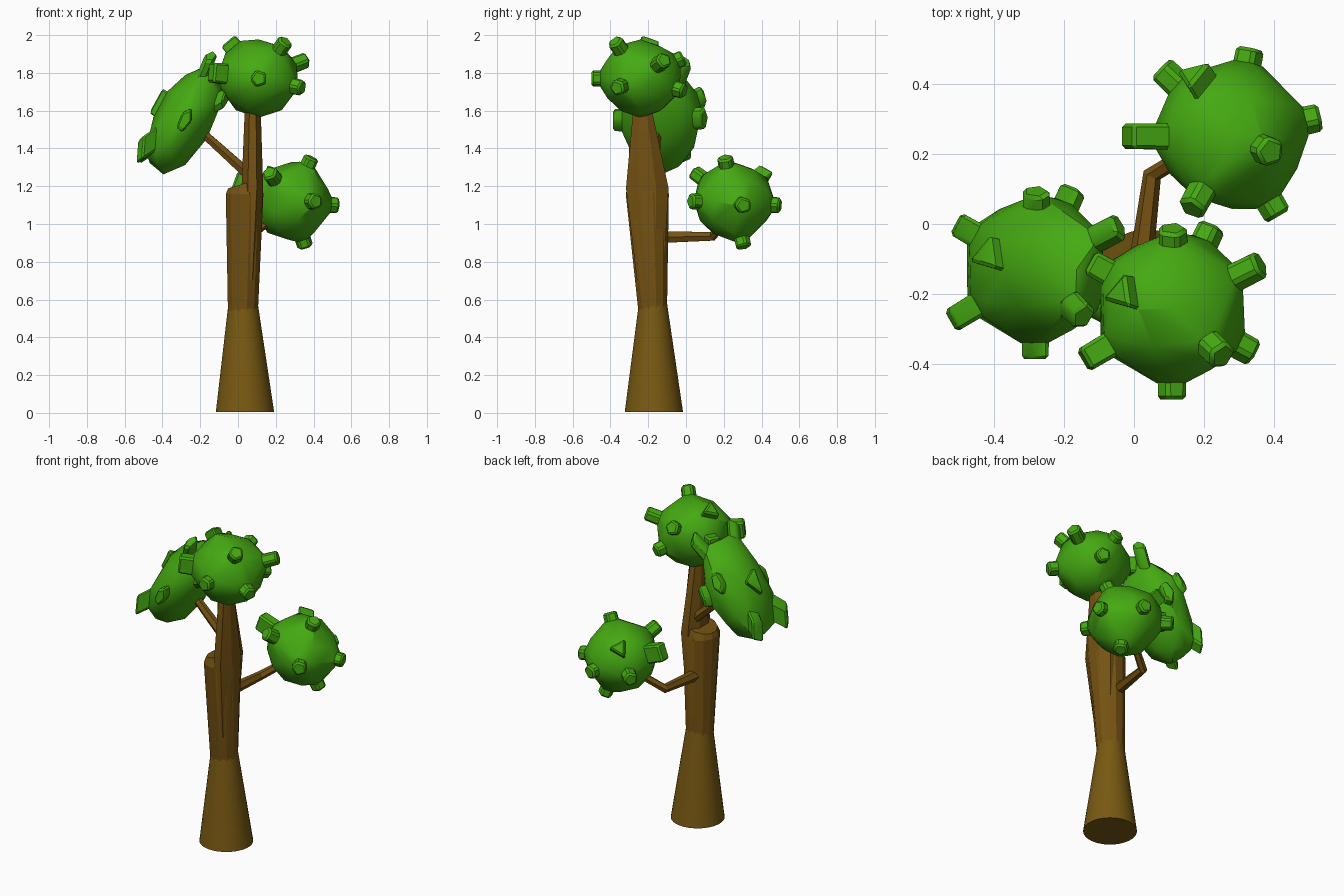
import bpy, bmesh, math
from mathutils import Vector, Matrix

if "Cube" in bpy.data.objects:
    bpy.data.objects.remove(bpy.data.objects["Cube"])


def material(name, color):
    m = bpy.data.materials.new(name)
    m.diffuse_color = (*color, 1)
    m.use_nodes = True
    m.node_tree.nodes["Principled BSDF"].inputs["Base Color"].default_value = m.diffuse_color
    return m


BARK = material("bark", (0.19, 0.10, 0.006))
WOOD = material("wood", (0.18, 0.085, 0.006))
LEAF = material("leaf", (0.06, 0.40, 0.006))


def finish(bm, name, mat, angle):
    me = bpy.data.meshes.new(name)
    bm.to_mesh(me)
    bm.free()
    ob = bpy.data.objects.new(name, me)
    bpy.context.collection.objects.link(ob)
    me.materials.append(mat)
    bpy.ops.object.select_all(action='DESELECT')
    ob.select_set(True)
    bpy.context.view_layer.objects.active = ob
    bpy.ops.object.shade_smooth_by_angle(angle=math.radians(angle))
    return ob


def skin(bm, rings):
    """Bridge consecutive vertex rings and cap both ends."""
    n = len(rings[0])
    for a, b in zip(rings, rings[1:]):
        for i in range(n):
            j = (i + 1) % n
            bm.faces.new((a[i], a[j], b[j], b[i]))
    bm.faces.new(rings[0][::-1])
    bm.faces.new(rings[-1])
    bmesh.ops.recalc_face_normals(bm, faces=bm.faces)


def trunk_part(name, sides, sections, mat, angle, slope=0.0):
    """Loft horizontal ellipses (cx, cy, rx, ry, z); slope tilts the last one along x."""
    bm = bmesh.new()
    rings = []
    for k, (cx, cy, rx, ry, z) in enumerate(sections):
        turns = [2 * math.pi * (i + 0.5) / sides for i in range(sides)]
        tilt = slope if k == len(sections) - 1 else 0
        rings.append([bm.verts.new((cx + rx * math.cos(t), cy + ry * math.sin(t),
                                    z + tilt * rx * math.cos(t))) for t in turns])
    skin(bm, rings)
    finish(bm, name, mat, angle)


def branch(name, points, radii, sides=6):
    bm = bmesh.new()
    pts = [Vector(p) for p in points]
    rings = []
    for i, p in enumerate(pts):
        d = pts[min(i + 1, len(pts) - 1)] - pts[max(i - 1, 0)]
        rot = d.to_track_quat('Z', 'Y')
        rings.append([bm.verts.new(p + rot @ Vector((radii[i] * math.cos(t), radii[i] * math.sin(t), 0)))
                      for t in (2 * math.pi * k / sides for k in range(sides))])
    skin(bm, rings)
    finish(bm, name, WOOD, 20)


# Stub cross-sections: polygon sides, half width, half height
SHAPES = {'pent': (5, 0.047, 0.047), 'tri': (3, 0.062, 0.062), 'box': (4, 0.036, 0.052)}


def stub_ring(tip, shape, dist, grow=1.0):
    """Corner points of a stub cross-section at a distance along its axis."""
    n, w, h = SHAPES[shape]
    k = grow * (math.sqrt(2) if n == 4 else 1.0)
    rot = Vector(tip).to_track_quat('Z', 'Y')
    turns = [2 * math.pi * (i + 0.5) / n for i in range(n)]
    return [rot @ Vector((k * w * math.cos(t), k * h * math.sin(t), dist)) for t in turns]


def stub(bm, tip, shape):
    end = Vector(tip).length + 0.026
    part = bmesh.new()
    rings = [[part.verts.new(p) for p in stub_ring(tip, shape, dist, grow)]
             for dist, grow in ((0.17, 1.05), (end, 1.0))]
    skin(part, rings)
    top = set(rings[1])
    edges = [e for e in part.edges if top & set(e.verts)]
    bmesh.ops.bevel(part, geom=edges, offset=0.010, segments=1, affect='EDGES', profile=0.5)
    tmp = bpy.data.meshes.new("stub")
    part.to_mesh(tmp)
    part.free()
    bm.from_mesh(tmp)
    bpy.data.meshes.remove(tmp)


def foliage(name, center, layout, shear=0.0, scale=(1, 1, 1)):
    """Ball swelling toward its stubs, optionally sheared upward along x."""
    bm = bmesh.new()
    bmesh.ops.create_icosphere(bm, subdivisions=2, radius=0.207)
    bmesh.ops.rotate(bm, verts=bm.verts, matrix=Matrix.Rotation(math.pi / 2, 3, 'X'))
    stubs = [(tip, shape) for shape, tips in layout.items() for tip in tips]
    bmesh.ops.delete(bm, geom=bm.faces[:] + bm.edges[:], context='EDGES_FACES')
    for v in list(bm.verts):
        if not v.is_valid:
            bm.verts.remove(v)
    if not bm.verts:
        raise RuntimeError("no ball points")
    for tip, shape in stubs:
        for p in stub_ring(tip, shape, 0.213):
            bm.verts.new(p)
    hull = bmesh.ops.convex_hull(bm, input=bm.verts[:])
    loose = [v for v in bm.verts if not v.link_faces]
    bmesh.ops.delete(bm, geom=loose, context='VERTS')
    bmesh.ops.recalc_face_normals(bm, faces=bm.faces)
    for tip, shape in stubs:
        stub(bm, tip, shape)
    sh = Matrix.Diagonal((*scale, 1))
    sh[2][0] = shear
    bm.transform(Matrix.Translation(center) @ sh)
    finish(bm, name, LEAF, 30)


# Trunk: flared base, widening middle with a broken shoulder, tapering leader
trunk_part("trunk_base", 32, [(0.037, -0.17, 0.155, 0.155, 0.005),
                              (0.027, -0.175, 0.078, 0.075, 0.58)], BARK, 30)
trunk_part("trunk_middle", 12, [(0.026, -0.176, 0.082, 0.078, 0.53),
                                (0.035, -0.205, 0.103, 0.118, 1.16),
                                (0.035, -0.205, 0.09, 0.10, 1.215)], WOOD, 20, slope=0.3)
trunk_part("trunk_top", 8, [(0.055, -0.19, 0.055, 0.075, 0.7),
                            (0.076, -0.205, 0.062, 0.122, 1.19),
                            (0.078, -0.23, 0.046, 0.054, 1.6)], WOOD, 20)

# Branches
branch("left_branch", [(0.07, -0.17, 1.25), (-0.14, -0.16, 1.44), (-0.24, -0.15, 1.53)],
       [0.032, 0.026, 0.022])
branch("back_branch", [(0.015, -0.15, 0.93), (0.052, 0.14, 0.935), (0.2, 0.23, 1.04)],
       [0.036, 0.027, 0.022])

# Foliage: top and left share one stub layout, the left one is sheared
layout = {
    'pent': [(0, -.235, 0), (.13, -.125, .18), (.23, .115, .09), (.21, -.115, -.045),
             (0, .205, .10), (.1, .21, -.06)],
    'box': [(-.23, -.135, .03), (-.215, .12, .02)],
    'tri': [(-.14, .04, .18)]}
foliage("top_foliage", (0.11, -0.24, 1.77), layout)
foliage("left_foliage", (-0.28, -0.13, 1.55), layout, shear=0.78, scale=(0.95, 0.98, 1.15))
layout_back = {
    'pent': [(-.105, -.19, .14), (.1, -.04, .21), (.225, .05, -.02), (.12, -.205, 0),
             (.07, .05, -.22), (.045, .225, -.02), (-.185, .175, -.02)],
    'box': [(-.275, 0, .10)],
    'tri': [(-.105, .165, .14)]}
foliage("back_foliage", (0.28, 0.25, 1.12), layout_back)
